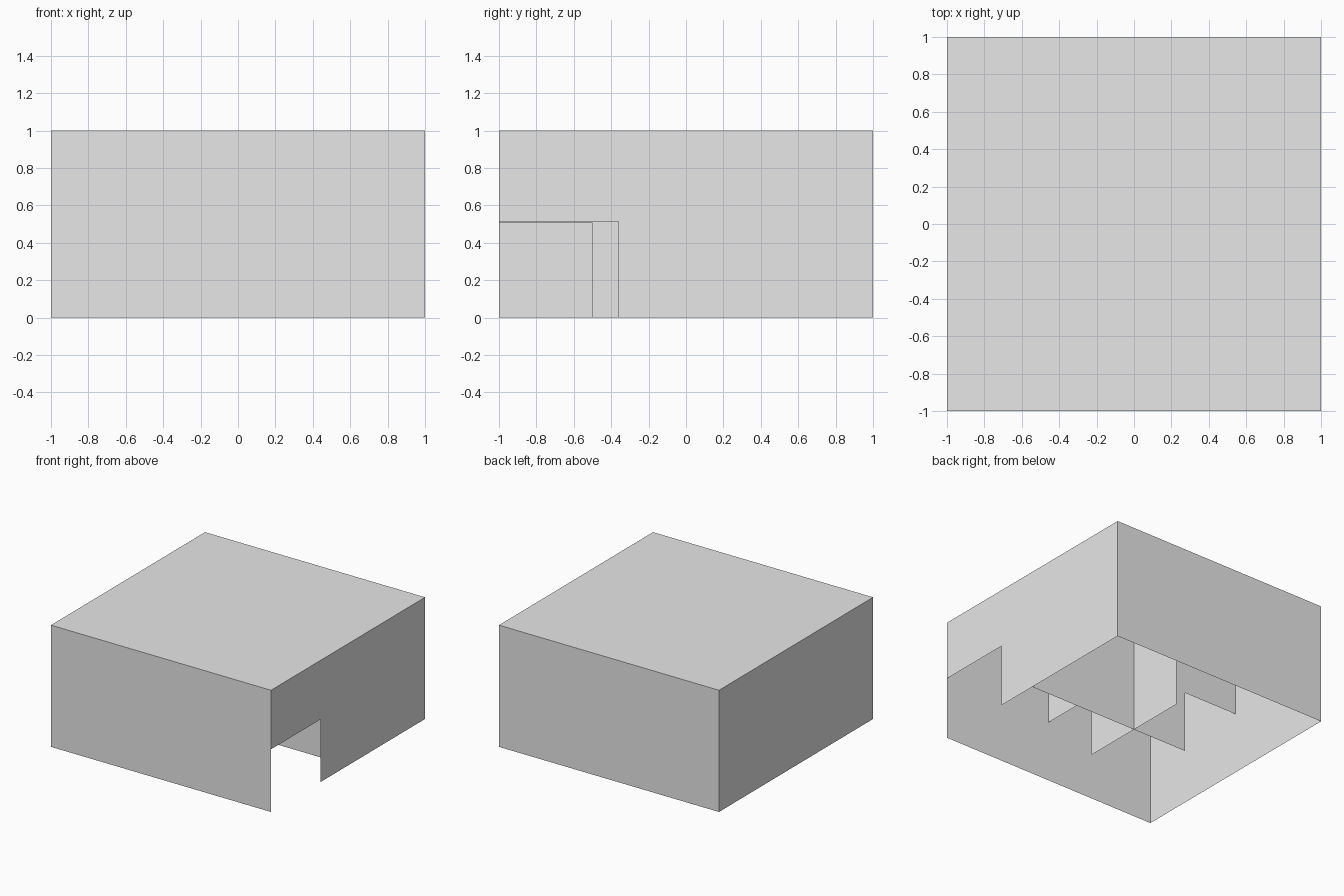
import bpy

cube = bpy.data.objects.get("Cube")
if cube:
    bpy.data.objects.remove(cube, do_unlink=True)

# One plain grey for the whole building
grey = bpy.data.materials.new("plain_grey")
grey.use_nodes = True
grey.diffuse_color = (0.8, 0.8, 0.8, 1)
grey.node_tree.nodes["Principled BSDF"].inputs["Base Color"].default_value = (0.8, 0.8, 0.8, 1)

HALF, HEIGHT = 1.0, 1.0


def sheet(name, points):
    """A thin flat panel made from one outline."""
    mesh = bpy.data.meshes.new(name)
    mesh.from_pydata(points, [], [range(len(points))])
    mesh.materials.append(grey)
    obj = bpy.data.objects.new(name, mesh)
    bpy.context.collection.objects.link(obj)
    return obj


def wall(name, axis, offset, start_door=None, end_door=None):
    """Upright panel at axis = offset; doors are (edge position, height)."""
    outline = [(-HALF, HEIGHT)]
    if start_door:
        pos, top = start_door
        outline += [(-HALF, top), (pos, top), (pos, 0)]
    else:
        outline.append((-HALF, 0))
    if end_door:
        pos, top = end_door
        outline += [(pos, 0), (pos, top), (HALF, top)]
    else:
        outline.append((HALF, 0))
    outline.append((HALF, HEIGHT))
    if offset < 0 and axis == "x" or offset > 0 and axis == "y":
        outline.reverse()          # keep outer walls facing outward
    if axis == "x":
        return sheet(name, [(offset, u, z) for u, z in outline])
    return sheet(name, [(u, offset, z) for u, z in outline])


# Flat roof
sheet("roof", [(-HALF, -HALF, HEIGHT), (HALF, -HALF, HEIGHT),
               (HALF, HALF, HEIGHT), (-HALF, HALF, HEIGHT)])

# Outer walls, with the entrance at the front end of one side
wall("front_wall", "y", -HALF)
wall("back_wall", "y", HALF)
wall("right_wall", "x", -HALF)
wall("left_wall", "x", HALF, start_door=(-0.36, 0.515))

# Crossing partitions that split the inside into four rooms
inner = 0.505
wall("long_partition", "x", 0, start_door=(-0.5, inner), end_door=(0.5, inner))
wall("cross_partition", "y", 0, start_door=(-0.5, inner))
